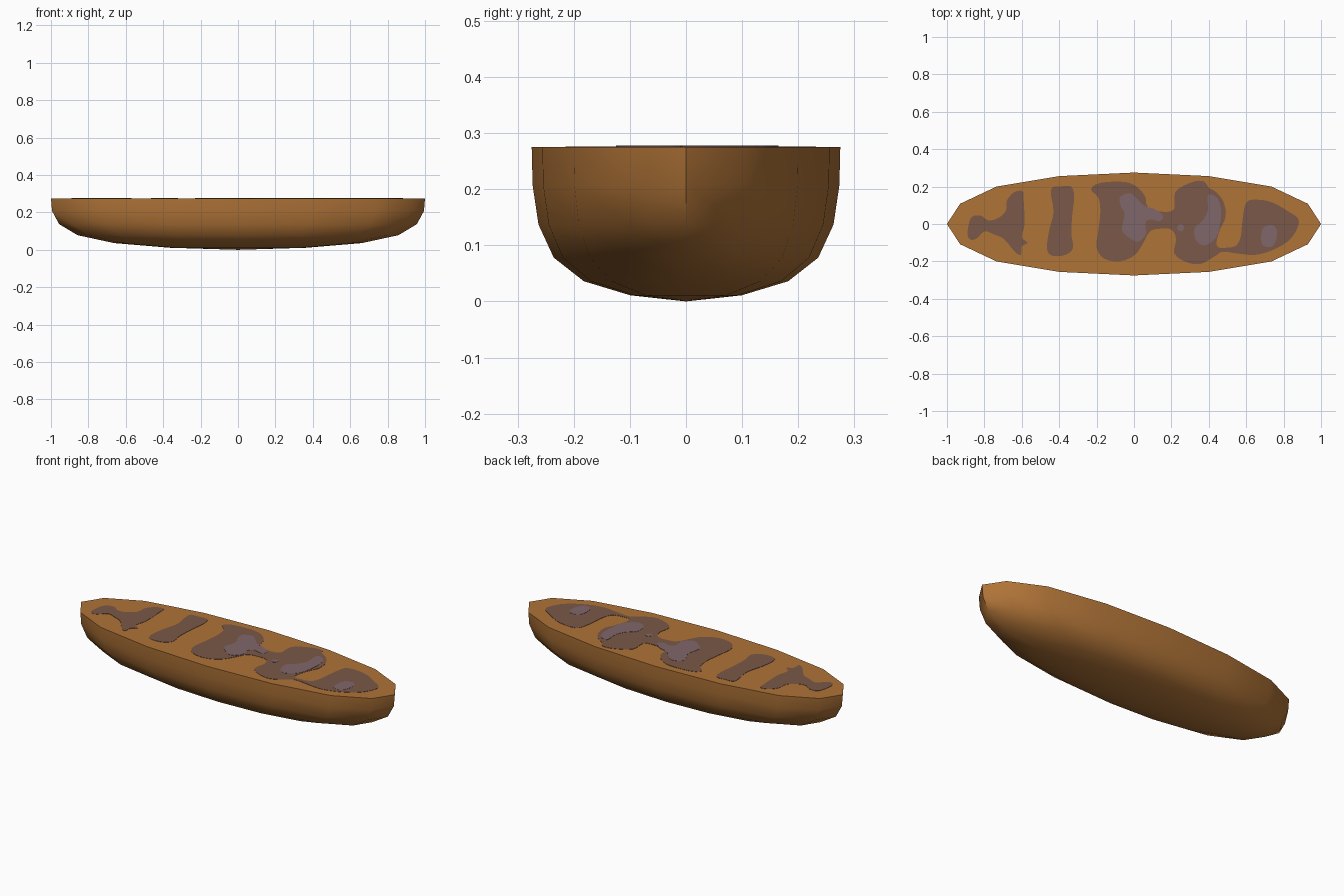
import bpy, bmesh
from mathutils import Vector, Matrix

if "Cube" in bpy.data.objects:
    bpy.data.objects.remove(bpy.data.objects["Cube"])

TOP = 0.275


def material(name, r, g, b):
    m = bpy.data.materials.new(name)
    lin = [((c / 255 + 0.055) / 1.055) ** 2.4 for c in (r, g, b)]
    m.diffuse_color = (*lin, 1)
    m.use_nodes = True
    m.node_tree.nodes["Principled BSDF"].inputs["Base Color"].default_value = m.diffuse_color
    return m


CRUST = material("golden brown", 175, 115, 55)
DARK = material("dark brown", 122, 88, 72)
MAUVE = material("mauve", 128, 103, 107)


def add_object(name, bm, mat):
    bmesh.ops.recalc_face_normals(bm, faces=bm.faces)
    me = bpy.data.meshes.new(name)
    bm.to_mesh(me)
    bm.free()
    me.materials.append(mat)
    ob = bpy.data.objects.new(name, me)
    bpy.context.collection.objects.link(ob)
    return ob


# Boat-shaped body: a 16-sided outline scaled down ring by ring to the keel
quarter = [(1, 0), (0.93, 0.108), (0.735, 0.2), (0.4, 0.256), (0, 0.275)]
half = quarter + [(-x, y) for x, y in quarter[-2::-1]]
outline = half + [(x, -y) for x, y in half[-2:0:-1]]
rings = [(1, TOP), (0.994, 0.207), (0.956, 0.137), (0.857, 0.078),
         (0.662, 0.036), (0.362, 0.011)]
bm = bmesh.new()
loops = [[bm.verts.new((x * s, y * s, z)) for x, y in outline] for s, z in rings]
n = len(outline)
for a, b in zip(loops, loops[1:]):
    for i in range(n):
        bm.faces.new((a[i], a[(i + 1) % n], b[(i + 1) % n], b[i]))
keel = bm.verts.new((0, 0, 0))
for i in range(n):
    bm.faces.new((loops[-1][i], loops[-1][(i + 1) % n], keel))
bm.faces.new(loops[0])
body = add_object("body", bm, CRUST)
bpy.context.view_layer.objects.active = body
body.select_set(True)
bpy.ops.object.shade_smooth_by_angle(angle=0.7)
body.select_set(False)


# Thin filling patch: closed smooth curve through points in hundredths
def patch(name, nums, mat, height):
    pts = [Vector((nums[i], nums[i + 1], 0)) / 100 for i in range(0, len(nums), 2)]
    k = len(pts)
    bm = bmesh.new()
    verts = []
    for i in range(k):
        p0, p1, p2, p3 = (pts[(i + j) % k] for j in (-1, 0, 1, 2))
        for t in (0, 1 / 3, 2 / 3):
            p = 0.5 * (2 * p1 + (p2 - p0) * t + (2 * p0 - 5 * p1 + 4 * p2 - p3) * t * t
                       + (3 * p1 - p0 - 3 * p2 + p3) * t ** 3)
            verts.append(bm.verts.new((p.x, p.y, TOP - 0.001)))
    face = bm.faces.new(verts)
    ext = bmesh.ops.extrude_face_region(bm, geom=[face])
    moved = [v for v in ext["geom"] if isinstance(v, bmesh.types.BMVert)]
    bmesh.ops.translate(bm, verts=moved, vec=(0, 0, 0.001 + height))
    add_object(name, bm, mat)


# Dark patches
patch("left_patch", [-89, -4, -87, 3.5, -82, 4.5, -78, 2, -73, 3, -68.5, 7, -68, 12.5,
      -64, 17, -59.5, 17.5, -59, 13, -58.5, 0, -60, -7, -57, -10, -60, -12,
      -60.5, -16.5, -64, -14.5, -69.5, -8, -75, -5.5, -80, -4, -84.5, -8, -88, -8],
      DARK, 0.0015)
patch("narrow_patch", [-44.5, 18.5, -39.5, 20, -33.5, 20, -32, 14.5, -33, 5, -33.5, -5.5,
      -32.5, -12.5, -36.5, -16.5, -43.5, -17, -46.5, -13.5, -45.5, -4, -43, 6.5],
      DARK, 0.0015)
patch("middle_patch", [-23, 18.5, -18, 22, -5, 22.5, 2, 19.5, 6, 14.5, 7.5, 9, 15.5, 6.5,
      21.5, 8, 22, 17, 30, 22, 37, 23, 40, 19.5, 44, 17, 48, 11.5, 49, 4, 46, -3,
      44, -11, 47, -14, 42, -18, 35, -21.5, 27, -20, 21.5, -15.5, 22.5, -8, 20, -3,
      14, -2.5, 8.5, -4, 5, -10, 0.5, -16.5, -7.5, -20, -16, -18.5, -20, -12.5,
      -19, -3, -18, 6.5, -19, 14], DARK, 0.0015)
patch("right_patch", [60, 11.5, 66, 13, 74, 11.5, 82, 7, 88, 2.5, 86.5, -4, 82, -9.5,
      74, -14, 65, -16.5, 57, -16, 50, -15, 45, -15, 46, -13, 54, -12, 57, -7, 58, 2],
      DARK, 0.0015)

# Lighter spots lying on the dark patches
patch("middle_spot", [-7.5, 14.5, -2, 16.5, 2, 13, 6, 9.5, 11, 8, 15.5, 4.5, 14, 1.5,
      8.5, 2.5, 6, 0, 6.5, -5.5, 2, -9.5, -3, -7, -6.5, -3, -5, 5, -7, 9.5],
      MAUVE, 0.0025)
patch("right_spot", [39.5, 15.5, 44.5, 14, 46.5, 7.5, 46, 0, 44, -7, 38, -11.5,
      33, -8.5, 32.5, -2, 36.5, 1.5, 39.5, 7.5], MAUVE, 0.0025)
patch("far_right_spot", [69.5, -1.5, 75, -1, 76.5, -6, 74, -12, 69, -11.5, 68, -6.5],
      MAUVE, 0.0025)
patch("small_spot", [23, -2, 25, 0, 27, -2, 25, -4], MAUVE, 0.0025)
